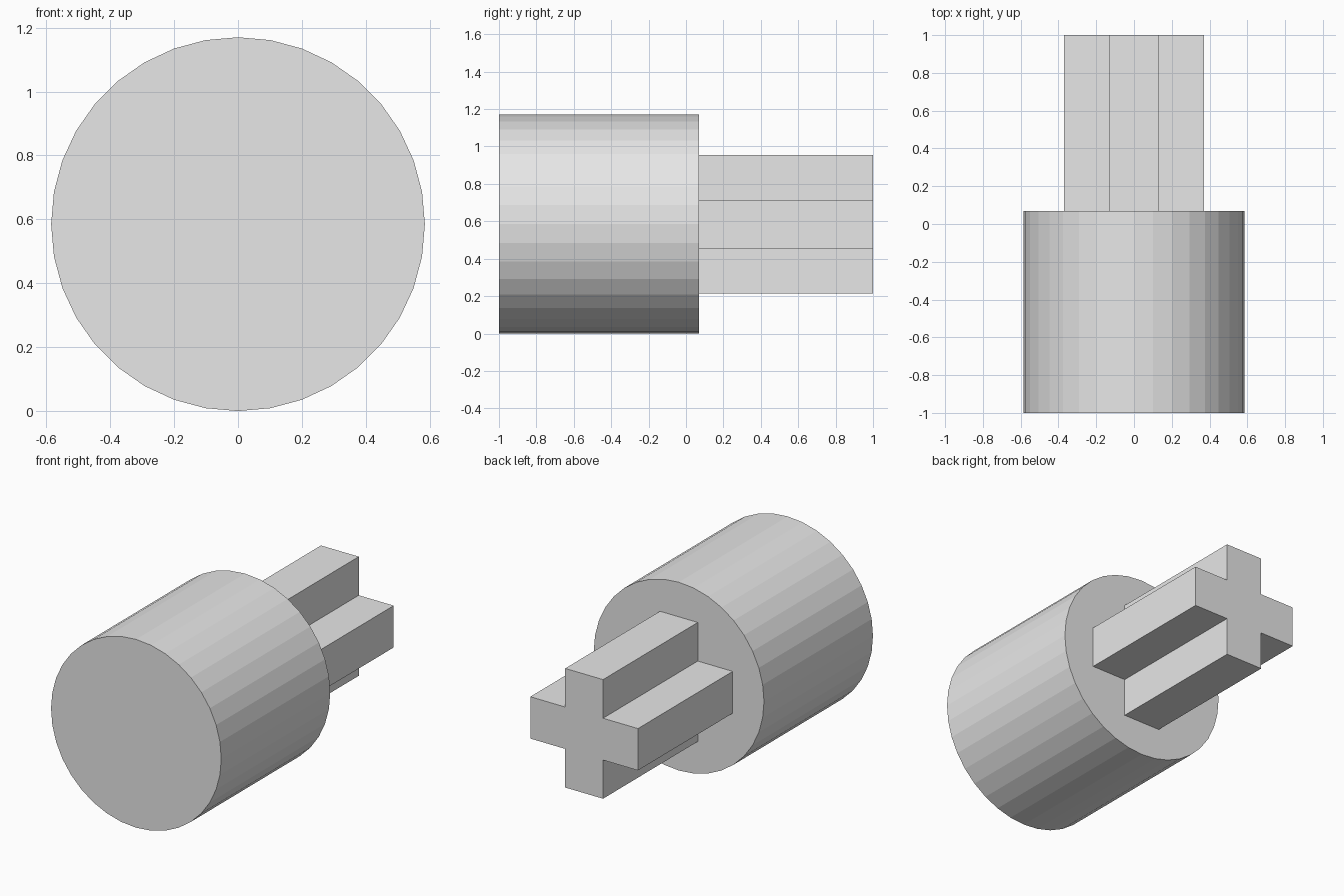
import bpy, bmesh
from math import radians
from mathutils import Matrix, Vector

cube = bpy.data.objects.get("Cube")
if cube:
    bpy.data.objects.remove(cube, do_unlink=True)

RADIUS = 0.585
FRONT, SHOULDER, BACK = -1.0, 0.07, 1.0

grey = bpy.data.materials.new("plain_grey")
grey.use_nodes = True
colour = (0.8, 0.8, 0.8, 1)
grey.diffuse_color = colour
grey.node_tree.nodes["Principled BSDF"].inputs["Base Color"].default_value = colour


def finish(name, bm):
    bmesh.ops.recalc_face_normals(bm, faces=bm.faces)
    mesh = bpy.data.meshes.new(name)
    bm.to_mesh(mesh)
    bm.free()
    mesh.materials.append(grey)
    obj = bpy.data.objects.new(name, mesh)
    bpy.context.collection.objects.link(obj)


# Round body, lying along y
bm = bmesh.new()
place = Matrix.Translation((0, (FRONT + SHOULDER) / 2, RADIUS)) @ Matrix.Rotation(radians(90), 4, "X")
bmesh.ops.create_cone(bm, cap_ends=True, segments=36, radius1=RADIUS, radius2=RADIUS,
                      depth=SHOULDER - FRONT, matrix=place)
finish("round_body", bm)

# Cross-shaped axle: one arm corner turned four times, then extruded
reach, half = 0.37, 0.13
corner = [(reach, -half), (reach, half), (half, half)]
bm = bmesh.new()
outline = []
for quarter in range(4):
    turn = Matrix.Rotation(radians(90 * quarter), 2)
    for point in corner:
        x, z = turn @ Vector(point)
        outline.append(bm.verts.new((x, SHOULDER, z + RADIUS)))
face = bm.faces.new(outline)
moved = bmesh.ops.extrude_face_region(bm, geom=[face], use_keep_orig=True)["geom"]
bmesh.ops.translate(bm, vec=(0, BACK - SHOULDER, 0),
                    verts=[v for v in moved if isinstance(v, bmesh.types.BMVert)])
finish("cross_axle", bm)
